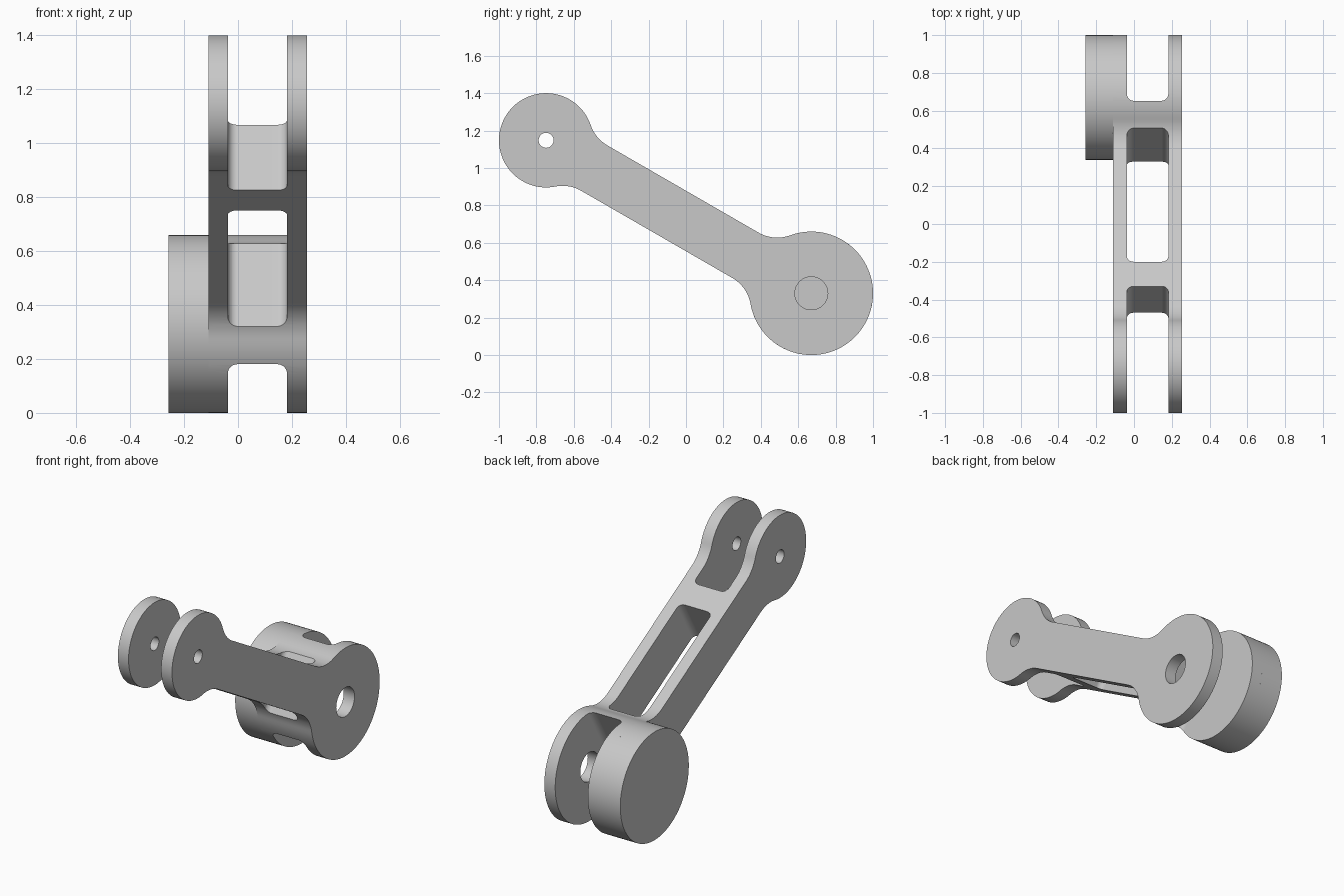
import bpy, bmesh
from math import pi, cos, sin, atan2, hypot, sqrt

cube = bpy.data.objects.get("Cube")
if cube:
    bpy.data.objects.remove(cube, do_unlink=True)

# Main dimensions; the arm is built lying along local y, big end at the origin
BIG_Y, BIG_Z, BIG_R = 0.67, 0.33, 0.33
SMALL_Y, SMALL_Z, SMALL_R = -0.748, 1.148, 0.252
LENGTH = hypot(BIG_Y - SMALL_Y, SMALL_Z - BIG_Z)
TILT = -atan2(SMALL_Z - BIG_Z, BIG_Y - SMALL_Y)
HALF, FILLET = 0.14, 0.2            # half height of the arm, blend radius
BODY_X = (-0.11, 0.255)
SLOT_X = (-0.038, 0.182)

grey = bpy.data.materials.new("light_grey")
grey.use_nodes = True
colour = (0.58, 0.58, 0.58, 1)
grey.diffuse_color = colour
grey.node_tree.nodes["Principled BSDF"].inputs["Base Color"].default_value = colour


def arc(cx, cy, r, start, end, steps):
    return [(cx + r * cos(start + (end - start) * i / steps),
             cy + r * sin(start + (end - start) * i / steps))
            for i in range(steps + 1)]


def circle(cx, cy, r, steps=96):
    return arc(cx, cy, r, 0, 2 * pi, steps)[:-1]


def prism(name, base, offset):
    """Extrude a closed loop of 3D points along an offset vector."""
    bm = bmesh.new()
    face = bm.faces.new([bm.verts.new(p) for p in base])
    top = bmesh.ops.extrude_face_region(bm, geom=[face])["geom"]
    bmesh.ops.translate(bm, vec=offset,
                        verts=[v for v in top if isinstance(v, bmesh.types.BMVert)])
    bmesh.ops.recalc_face_normals(bm, faces=bm.faces)
    mesh = bpy.data.meshes.new(name)
    bm.to_mesh(mesh)
    bm.free()
    mesh.materials.append(grey)
    obj = bpy.data.objects.new(name, mesh)
    bpy.context.collection.objects.link(obj)
    obj.location = (0, BIG_Y, BIG_Z)
    obj.rotation_euler.x = TILT
    return obj


def side_prism(name, outline, x0, x1):
    return prism(name, [(x0, y, z) for y, z in outline], (x1 - x0, 0, 0))


def slot_cutter(name, y0, y1, r=0.035):
    """Rounded rectangle cut straight through the height of the arm."""
    x0, x1 = SLOT_X
    corners = [(x1 - r, y1 - r), (x0 + r, y1 - r), (x0 + r, y0 + r), (x1 - r, y0 + r)]
    loop = [p for i, (x, y) in enumerate(corners)
            for p in arc(x, y, r, i * pi / 2, (i + 1) * pi / 2, 8)]
    return prism(name, [(x, y, -0.6) for x, y in loop], (0, 0, 1.2))


def blend_distance(r):
    """Distance from an end's centre to the centre of its blend arc."""
    return sqrt((r + FILLET) ** 2 - (HALF + FILLET) ** 2)


# Side outline: big end, blend, straight arm, blend, small end, then mirrored
big_d, small_d = blend_distance(BIG_R), blend_distance(SMALL_R)
rise = HALF + FILLET
a, b = atan2(rise, -big_d), atan2(rise, small_d)
upper = arc(0, 0, BIG_R, 0, a, 40)
upper += arc(-big_d, rise, FILLET, a + pi, 1.5 * pi, 12)[1:]
upper += arc(-LENGTH + small_d, rise, FILLET, 1.5 * pi, b + pi, 12)
upper += arc(-LENGTH, 0, SMALL_R, b, pi, 40)[1:]
outline = upper + [(y, -z) for y, z in reversed(upper[1:-1])]
body = side_prism("link_arm", outline, *BODY_X)

# Fork slots, centre window and pin holes
cutters = [
    slot_cutter("big_fork_cutter", -0.18, 0.6),
    slot_cutter("window_cutter", -1.085, -0.29),
    slot_cutter("small_fork_cutter", -2.2, -1.235),
    side_prism("small_pin_cutter", circle(-LENGTH, 0, 0.04, 48), -0.4, 0.4),
    side_prism("big_hole_cutter", circle(0, 0, 0.088, 64), 0.1, 0.4),
]
bpy.context.view_layer.objects.active = body
for cutter in cutters:
    cutter.hide_render = True
    mod = body.modifiers.new(cutter.name, "BOOLEAN")
    mod.operation, mod.solver, mod.object = "DIFFERENCE", "EXACT", cutter
    bpy.ops.object.modifier_apply(modifier=mod.name)
for cutter in cutters:
    bpy.data.objects.remove(cutter, do_unlink=True)

# Solid drum on the outer side of the big end
drum = side_prism("end_drum", circle(0, 0, BIG_R), -0.257, BODY_X[0])

# Smooth curved walls, crisp rims
for obj in (body, drum):
    bpy.ops.object.select_all(action="DESELECT")
    obj.select_set(True)
    bpy.context.view_layer.objects.active = obj
    bpy.ops.object.shade_smooth_by_angle(angle=pi / 6)
    obj.modifiers.new("even_shading", "WEIGHTED_NORMAL").keep_sharp = True
